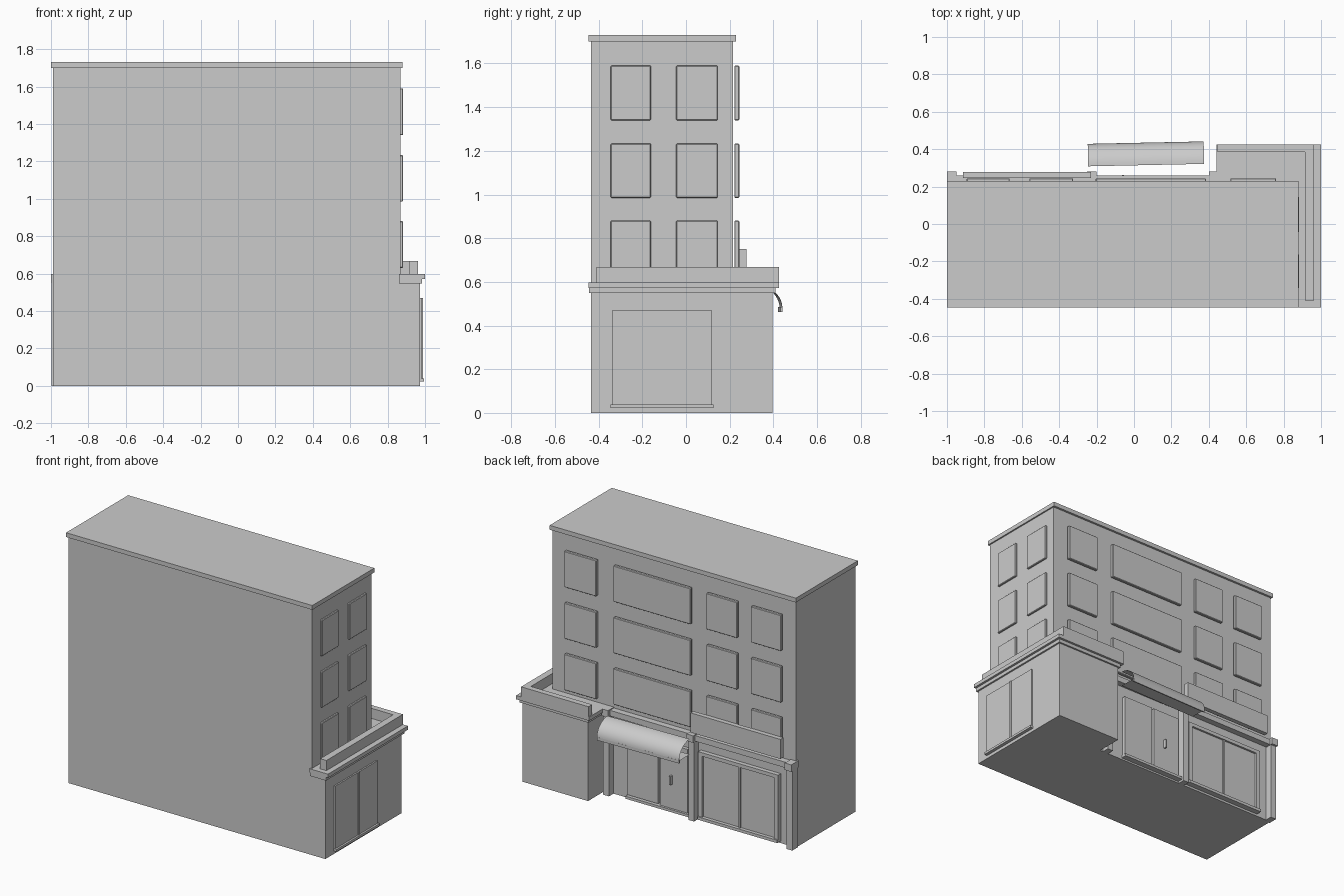
import bpy, bmesh, math

if "Cube" in bpy.data.objects:
    bpy.data.objects.remove(bpy.data.objects["Cube"])


def box(name, x, y, z, bevel=0.0):
    """Box from (min, max) ranges on each axis."""
    bm = bmesh.new()
    bmesh.ops.create_cube(bm, size=1)
    for v in bm.verts:
        v.co = [(r[0] + r[1]) / 2 + c * (r[1] - r[0]) for c, r in zip(v.co, (x, y, z))]
    if bevel:
        bmesh.ops.bevel(bm, geom=bm.edges[:], offset=bevel, segments=1, affect='EDGES')
    return finish(name, bm)


def finish(name, bm):
    me = bpy.data.meshes.new(name)
    bm.to_mesh(me)
    bm.free()
    ob = bpy.data.objects.new(name, me)
    bpy.context.collection.objects.link(ob)
    return ob


def prism(name, outline, z):
    """Vertical extrusion of a plan outline."""
    bm = bmesh.new()
    f = bm.faces.new([bm.verts.new((x, y, z[0])) for x, y in outline])
    r = bmesh.ops.extrude_face_region(bm, geom=[f])
    for v in r['geom']:
        if isinstance(v, bmesh.types.BMVert):
            v.co.z = z[1]
    bmesh.ops.recalc_face_normals(bm, faces=bm.faces[:])
    return finish(name, bm)


# Main block and roof slab
box("main_block", (-0.99, 0.87), (-0.435, 0.215), (0, 1.70))
box("roof_slab", (-1.0, 0.88), (-0.447, 0.23), (1.70, 1.73))


# L-shaped corner annex with stepped cornice and parapet
def annex_outline(out, y_front):
    return [(0.86, y_front), (0.972 + out, y_front), (0.972 + out, 0.397 + out),
            (0.47 - out, 0.397 + out), (0.47 - out, 0.2), (0.86, 0.2)]


prism("annex", annex_outline(0, -0.435), (0, 0.55))
prism("annex_lower_cornice", annex_outline(0.012, -0.445), (0.548, 0.572))
prism("annex_upper_cornice", annex_outline(0.028, -0.447), (0.572, 0.598))
prism("annex_parapet", [(0.915, -0.41), (0.962, -0.41), (0.962, 0.425), (0.447, 0.425),
                        (0.447, 0.385), (0.915, 0.385)], (0.595, 0.668))

# Upper-floor windows on the back and right walls
back_windows = [(-0.895, -0.665), (-0.56, -0.325), (-0.205, 0.385), (0.515, 0.76)]
side_windows = [(-0.345, -0.16), (-0.045, 0.145)]
for z in ((0.63, 0.88), (0.985, 1.233), (1.34, 1.59)):
    for x in back_windows:
        box("back_window", x, (0.221, 0.244), z, 0.004)
    for y in side_windows:
        box("side_window", (0.866, 0.883), y, z, 0.004)

# Side storefront: two panes, thin mullion and sill
box("side_pane", (0.965, 0.982), (-0.34, -0.095), (0.03, 0.47))
box("side_pane", (0.965, 0.982), (-0.083, 0.12), (0.03, 0.47))
box("side_mullion", (0.965, 0.988), (-0.095, -0.083), (0.03, 0.47))
box("side_sill", (0.965, 0.995), (-0.345, 0.125), (0.022, 0.038))

# Back pilasters with capitals, and ground-floor cornice
for x in (-0.975, -0.225, 0.425):
    box("pilaster", (x - 0.022, x + 0.022), (0.2, 0.265), (0, 0.555))
    box("pilaster_capital", (x - 0.025, x + 0.025), (0.2, 0.28), (0.55, 0.598))
box("back_cornice", (-0.99, 0.46), (0.2, 0.258), (0.553, 0.592))

# Back display window: frame and two panes
for x in ((-0.875, -0.845), (-0.295, -0.265)):
    box("display_frame_side", x, (0.21, 0.245), (0.02, 0.48))
box("display_frame_top", (-0.845, -0.295), (0.21, 0.245), (0.455, 0.48))
box("display_sill", (-0.875, -0.265), (0.21, 0.255), (0.015, 0.035))
box("display_mullion", (-0.582, -0.568), (0.21, 0.24), (0.035, 0.455))
for x in ((-0.845, -0.582), (-0.568, -0.295)):
    box("display_pane", x, (0.21, 0.231), (0.035, 0.455))

# Entrance under the awning
box("entrance_window", (0.045, 0.28), (0.21, 0.24), (0.035, 0.47))
box("entrance_door", (-0.18, 0.03), (0.21, 0.24), (0.02, 0.47))
box("entrance_sill", (-0.2, 0.285), (0.21, 0.255), (0.012, 0.03))
box("door_handle", (-0.065, -0.053), (0.238, 0.262), (0.2, 0.26))

# Sign board, left blank
box("sign_board", (-0.915, -0.23), (0.245, 0.277), (0.615, 0.75))

# Awning: curved canopy with flat underside, open ends, short valance
profile = [(0.0, -0.105)] + [(0.12 * math.sin(t), -0.105 + 0.105 * math.cos(t))
                             for t in (math.pi / 2 * i / 12 for i in range(13))]
bm = bmesh.new()
rings = [[bm.verts.new((x, y, z)) for y, z in profile] for x in (-0.31, 0.31)]
for i in range(1, len(profile)):
    j = (i + 1) % len(profile)
    bm.faces.new((rings[0][i], rings[0][j], rings[1][j], rings[1][i]))
bmesh.ops.recalc_face_normals(bm, faces=bm.faces[:])
awning = finish("awning", bm)
valance = box("awning_valance", (-0.31, 0.31), (0.112, 0.12), (-0.122, -0.1))
for ob in (awning, valance):
    ob.location = (0.065, 0.315, 0.585)
    ob.rotation_euler.z = math.radians(1.2)
bpy.context.view_layer.objects.active = awning
awning.select_set(True)
bpy.ops.object.shade_smooth_by_angle(angle=math.radians(35))
